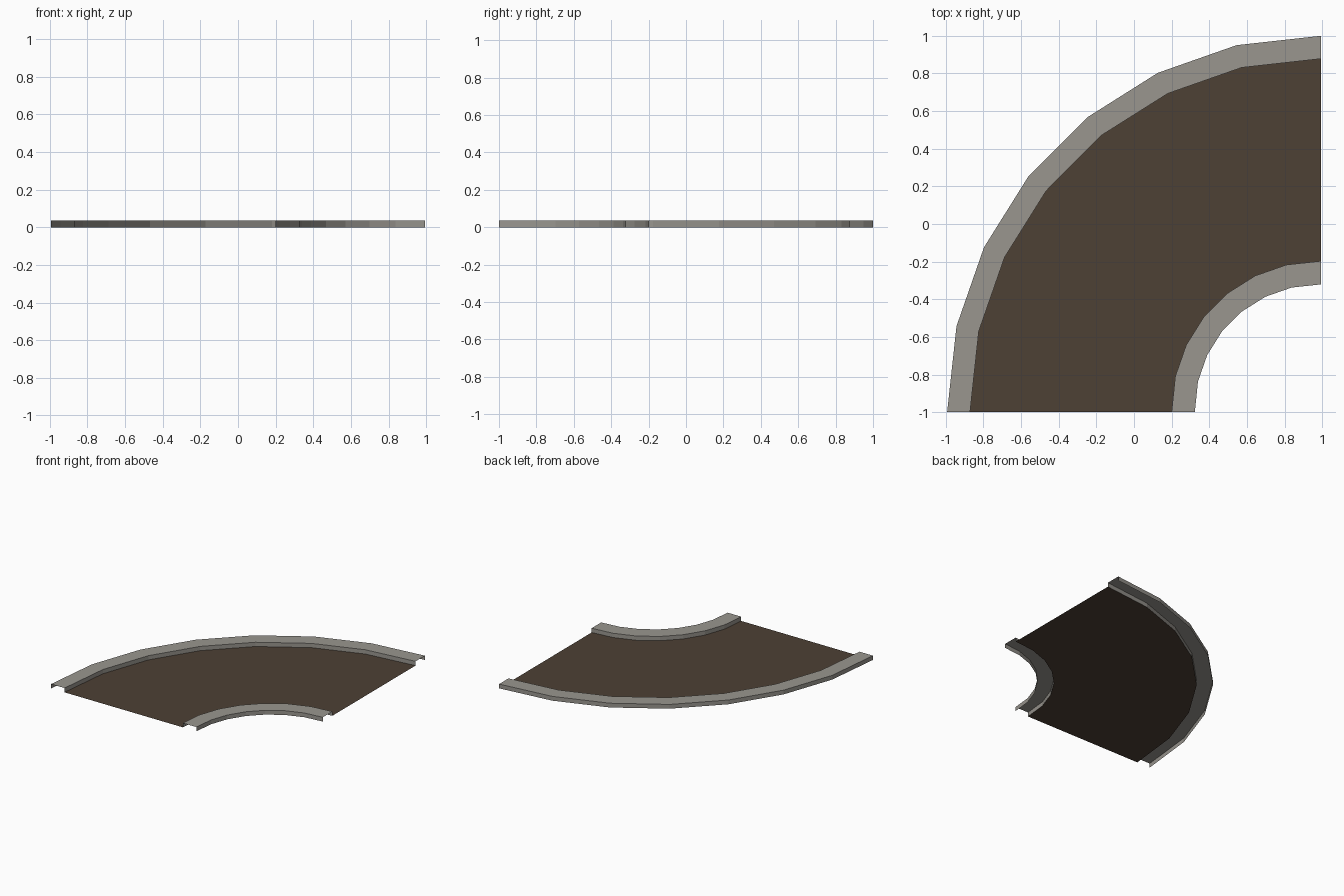
import bpy, math

if "Cube" in bpy.data.objects:
    bpy.data.objects.remove(bpy.data.objects["Cube"])

SEGMENTS = 7
CX, CY = 0.985, -0.985      # centre of the bend
END_X, END_Y = 0.993, -1.0  # straight cut ends of the tile
HEIGHT = 0.035


def material(name, rgb):
    m = bpy.data.materials.new(name)
    m.diffuse_color = (*rgb, 1)
    m.use_nodes = True
    m.node_tree.nodes["Principled BSDF"].inputs["Base Color"].default_value = m.diffuse_color
    return m


def sweep(name, profile, mat):
    """Sweep an open (radius, z) profile through the quarter bend."""
    verts, faces, n = [], [], len(profile)
    for i in range(SEGMENTS + 1):
        a = math.radians(90) * i / SEGMENTS
        for r, z in profile:
            x = CX - r * 0.9965 * math.cos(a)
            y = CY + r * math.sin(a)
            if i == 0:
                y = END_Y
            if i == SEGMENTS:
                x = END_X
            verts.append((x, y, z))
    for i in range(SEGMENTS):
        for j in range(n - 1):
            a = i * n + j
            faces.append((a, a + 1, a + n + 1, a + n))
    mesh = bpy.data.meshes.new(name)
    mesh.from_pydata(verts, [], faces)
    mesh.materials.append(mat)
    obj = bpy.data.objects.new(name, mesh)
    bpy.context.collection.objects.link(obj)
    return obj


def kerb_profile(inner, outer):
    return [(outer, 0), (outer, HEIGHT), (inner, HEIGHT), (inner, 0)]


stone = material("grey stone", (0.32, 0.305, 0.275))
dirt = material("dark brown road", (0.075, 0.052, 0.035))

# road surface, flat on the ground, facing up
sweep("road_surface", [(1.863, 0), (0.788, 0)], dirt)

# raised kerbs: open channels with two walls and a top
sweep("outer_kerb", kerb_profile(1.863, 1.985), stone)
sweep("inner_kerb", kerb_profile(0.664, 0.788), stone)
